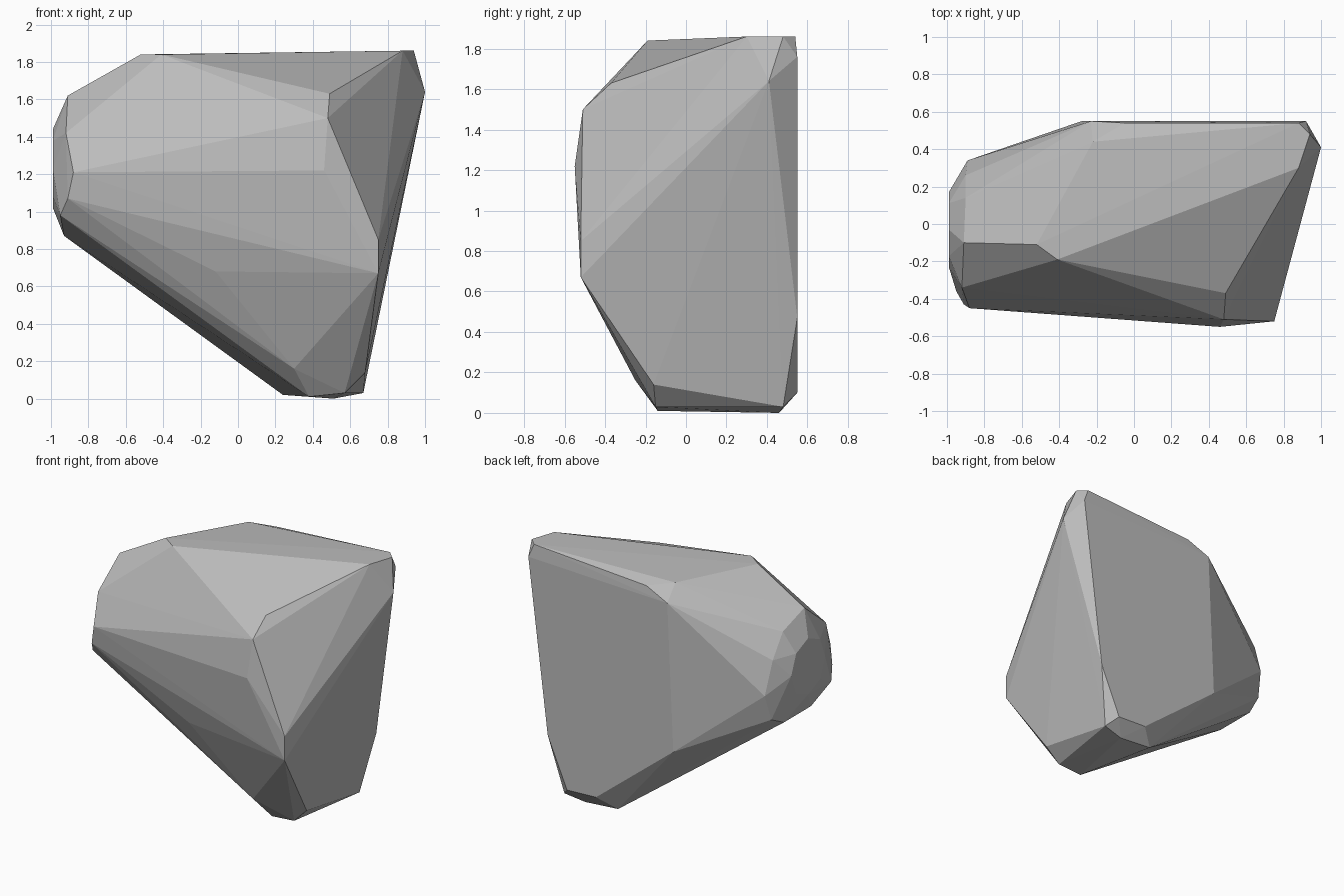
import bpy
import bmesh
from math import cos, sin, tau, radians

default_cube = bpy.data.objects.get("Cube")
if default_cube:
    bpy.data.objects.remove(default_cube, do_unlink=True)


def ellipse_ring(x, centre, radii, count):
    """Corner points of an upright ellipse lying across the x axis."""
    angles = [tau * step / count for step in range(count)]
    return [(x, centre[0] + radii[0] * cos(angle), centre[1] + radii[1] * sin(angle))
            for angle in angles]


def make_material(name, colour):
    material = bpy.data.materials.new(name)
    material.use_nodes = True
    material.diffuse_color = colour
    material.node_tree.nodes["Principled BSDF"].inputs["Base Color"].default_value = colour
    return material


def make_hull(name, groups, material):
    """Wrap all corner points in one faceted convex shell."""
    mesh = bpy.data.meshes.new(name)
    shell = bmesh.new()
    for group in groups:
        for corner in group:
            shell.verts.new(corner)
    result = bmesh.ops.convex_hull(shell, input=shell.verts[:])
    leftovers = {item for item in result["geom_interior"] + result["geom_unused"]
                 if isinstance(item, bmesh.types.BMVert)}
    bmesh.ops.delete(shell, geom=list(leftovers), context="VERTS")
    # Merge nearly coplanar triangles into broad chiselled facets
    bmesh.ops.dissolve_limit(shell, angle_limit=radians(1), verts=shell.verts[:],
                             edges=shell.edges[:])
    bmesh.ops.recalc_face_normals(shell, faces=shell.faces[:])
    for face in shell.faces:
        face.smooth = False
    shell.to_mesh(mesh)
    shell.free()
    mesh.materials.append(material)
    rock = bpy.data.objects.new(name, mesh)
    bpy.context.collection.objects.link(rock)
    return rock


# Blunt nose: a rounded rim and a flatter inner ring
nose_rim = [
    (-.91, -.1, 1.62), (-.92, -.34, 1.42), (-.88, -.45, 1.21), (-.91, -.43, 1.07),
    (-.95, -.36, .98), (-.93, -.15, .87), (-.93, .17, .87), (-.91, .29, .93),
    (-.89, .34, 1.12), (-.9, .26, 1.36), (-.9, .14, 1.53),
]
nose_tip = ellipse_ring(-.99, (-.03, 1.23), (.2, .21), 8)

# Gently sloping top and its high corner
top_corners = [
    (-.52, -.11, 1.84), (-.41, -.19, 1.84), (-.22, .44, 1.83), (-.05, .54, 1.8),
    (.88, .3, 1.86), (.94, .48, 1.86), (.88, .54, 1.86), (1, .41, 1.64),
]

# Front ridge running down to the foot
front_ridge = [
    (.49, -.37, 1.63), (.48, -.51, 1.5), (.46, -.55, 1.22), (.75, -.52, .85),
    (.75, -.52, .67), (-.12, -.41, .68), (.3, -.25, .16),
]

# Flat back wall
back_wall = [
    (.92, .55, 1.76), (.76, .55, .47), (.6, .55, .1), (.36, .55, .11),
    (-.28, .55, .62), (-.23, .55, 1.72),
]

# Narrow foot
foot = [
    (.68, -.16, .14), (.57, -.15, .03), (.38, -.14, .01), (.67, .48, .03),
    (.51, .46, 0), (.24, .46, .02),
]

stone_grey = make_material("stone_grey", (.5, .5, .5, 1))
make_hull("rock", [nose_rim, nose_tip, top_corners, front_ridge, back_wall, foot], stone_grey)
